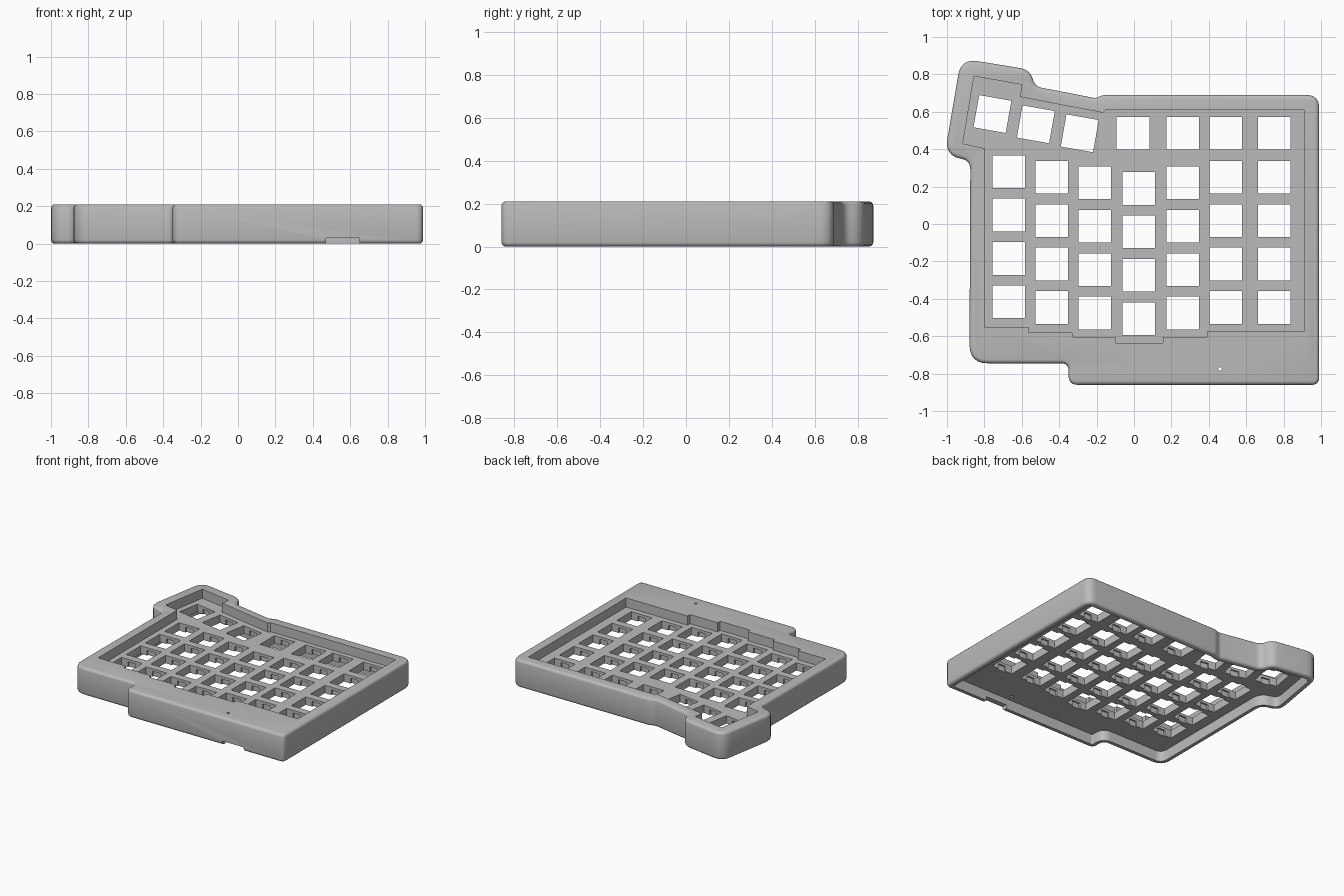
import bpy, bmesh, math
from mathutils import Vector, Matrix

cube = bpy.data.objects.get("Cube")
if cube:
    bpy.data.objects.remove(cube, do_unlink=True)

HEIGHT, PLATE_TOP, PLATE_BOTTOM = 0.21, 0.14, 0.08
KEY, PITCH = 0.175, 0.232

grey = bpy.data.materials.new("plain_grey")
grey.use_nodes = True
grey.diffuse_color = (0.5, 0.5, 0.5, 1)
grey.node_tree.nodes["Principled BSDF"].inputs["Base Color"].default_value = (0.5, 0.5, 0.5, 1)

# Outer case corners, counter-clockwise: x, y, rounding
CASE = [(-.88, -.745, .10), (-.35, -.745, .04), (-.35, -.86, .05), (.99, -.86, .04),
        (.99, .69, .07), (-.16, .69, .04), (-.21, .673, .03), (-.37, .705, .02),
        (-.53, .735, .05), (-.555, .825, .07), (-.925, .885, .09), (-1.013, .365, .09),
        (-.875, .34, .05)]

# Stepped edge of the key well
WELL = [(-.80, .405), (-.80, -.55), (-.565, -.55), (-.565, -.58), (-.33, -.58), (-.33, -.605),
        (-.10, -.605), (-.10, -.635), (.155, -.635), (.155, -.605), (.39, -.605), (.39, -.575),
        (.91, -.575), (.91, .61), (-.15, .61), (-.165, .595), (-.38, .635), (-.61, .68),
        (-.60, .745), (-.855, .79), (-.915, .43)]


def outline(inset, steps=6):
    """Case outline moved inward, with rounded corners."""
    pts = []
    n = len(CASE)
    corners = []
    for i in range(n):
        a, p, b = (Vector(CASE[(i + k) % n][:2]) for k in (-1, 0, 1))
        d1, d2 = (p - a).normalized(), (b - p).normalized()
        n1, n2 = Vector((-d1.y, d1.x)), Vector((-d2.y, d2.x))
        miter = (n1 + n2) / (1 + n1.dot(n2))
        turn = math.copysign(1, d1.cross(d2))
        corners.append((p + miter * inset, max(CASE[i][2] - turn * inset, .01), d1, d2))
    for p, r, d1, d2 in corners:
        trim = r * min(1, math.tan(d1.angle(d2) / 2) + .15)
        a, b = p - d1 * trim, p + d2 * trim
        for k in range(steps + 1):
            t = k / steps
            pts.append(a * (1 - t) ** 2 + p * (2 * t * (1 - t)) + b * t ** 2)
    return pts


def add_object(name, bm):
    bmesh.ops.recalc_face_normals(bm, faces=bm.faces[:])
    mesh = bpy.data.meshes.new(name)
    bm.to_mesh(mesh)
    bm.free()
    mesh.materials.append(grey)
    obj = bpy.data.objects.new(name, mesh)
    bpy.context.scene.collection.objects.link(obj)
    return obj


def loft(name, layers):
    """Closed solid through (points, z) layers."""
    bm = bmesh.new()
    rings = [[bm.verts.new((p[0], p[1], z)) for p in pts] for pts, z in layers]
    bm.faces.new(rings[0][::-1])
    bm.faces.new(rings[-1])
    for lo, hi in zip(rings, rings[1:]):
        for i in range(len(lo)):
            j = (i + 1) % len(lo)
            bm.faces.new((lo[i], lo[j], hi[j], hi[i]))
    return add_object(name, bm)


def boxes(name, items):
    """Separate boxes in one mesh: centre x, y, size, z range, angle."""
    bm = bmesh.new()
    for x, y, sx, sy, z0, z1, angle in items:
        m = (Matrix.Translation((x, y, (z0 + z1) / 2)) @ Matrix.Rotation(angle, 4, 'Z')
             @ Matrix.Diagonal((sx, sy, z1 - z0, 1)))
        bmesh.ops.create_cube(bm, size=1, matrix=m)
    return add_object(name, bm)


def cut(target, cutter):
    cutter.hide_render = True
    mod = target.modifiers.new("cut", 'BOOLEAN')
    mod.operation, mod.solver, mod.object = 'DIFFERENCE', 'EXACT', cutter
    bpy.context.view_layer.objects.active = target
    bpy.ops.object.modifier_apply(modifier=mod.name)
    bpy.data.objects.remove(cutter, do_unlink=True)


# Case body with rounded top and bottom rims
R = .02
arc = [(R * (1 - math.cos(a)), R * (1 - math.sin(a))) for a in (0, math.pi / 6, math.pi / 3, math.pi / 2)]
layers = [(outline(i), z) for i, z in reversed(arc)]
layers += [(outline(i), HEIGHT - z) for i, z in arc]
case = loft("keyboard_case", layers)

# Key well above the plate, open cavity below it
cut(case, loft("well_cutter", [(WELL, PLATE_TOP), (WELL, HEIGHT + .1)]))
cavity = outline(.04)
cut(case, loft("cavity_cutter", [(cavity, -.1), (cavity, PLATE_BOTTOM)]))

# Key positions: staggered columns, back row, tilted thumb keys
keys = []
for x, y in [(-.67, .28), (-.44, .25), (-.21, .22), (.025, .19), (.26, .22), (.49, .25), (.75, .25)]:
    keys += [(x, y - PITCH * row, 0) for row in range(4)]
keys += [(x, .485, 0) for x in (-.005, .26, .49, .75)]
keys += [(x, y, math.radians(-10)) for x, y in [(-.757, .588), (-.525, .533), (-.29, .485)]]

# Square key holes with clip notches under the plate
cut(case, boxes("key_hole_cutter", [(x, y, KEY, KEY, .04, .18, a) for x, y, a in keys]))
cut(case, boxes("clip_notch_cutter",
                [(x, y, .065, KEY + .025, .04, PLATE_TOP - .02, a) for x, y, a in keys]))

# Cable slot in the front wall and small reset hole
cut(case, boxes("cable_slot_cutter", [(.56, -.85, .18, .12, -.05, .03, 0)]))
ring = [(.46 + .01 * math.cos(k * math.pi / 6), -.775 + .01 * math.sin(k * math.pi / 6)) for k in range(12)]
cut(case, loft("reset_hole_cutter", [(ring, .03), (ring, .3)]))

bpy.ops.object.select_all(action='DESELECT')
case.select_set(True)
bpy.context.view_layer.objects.active = case
bpy.ops.object.shade_smooth_by_angle(angle=math.radians(32))
